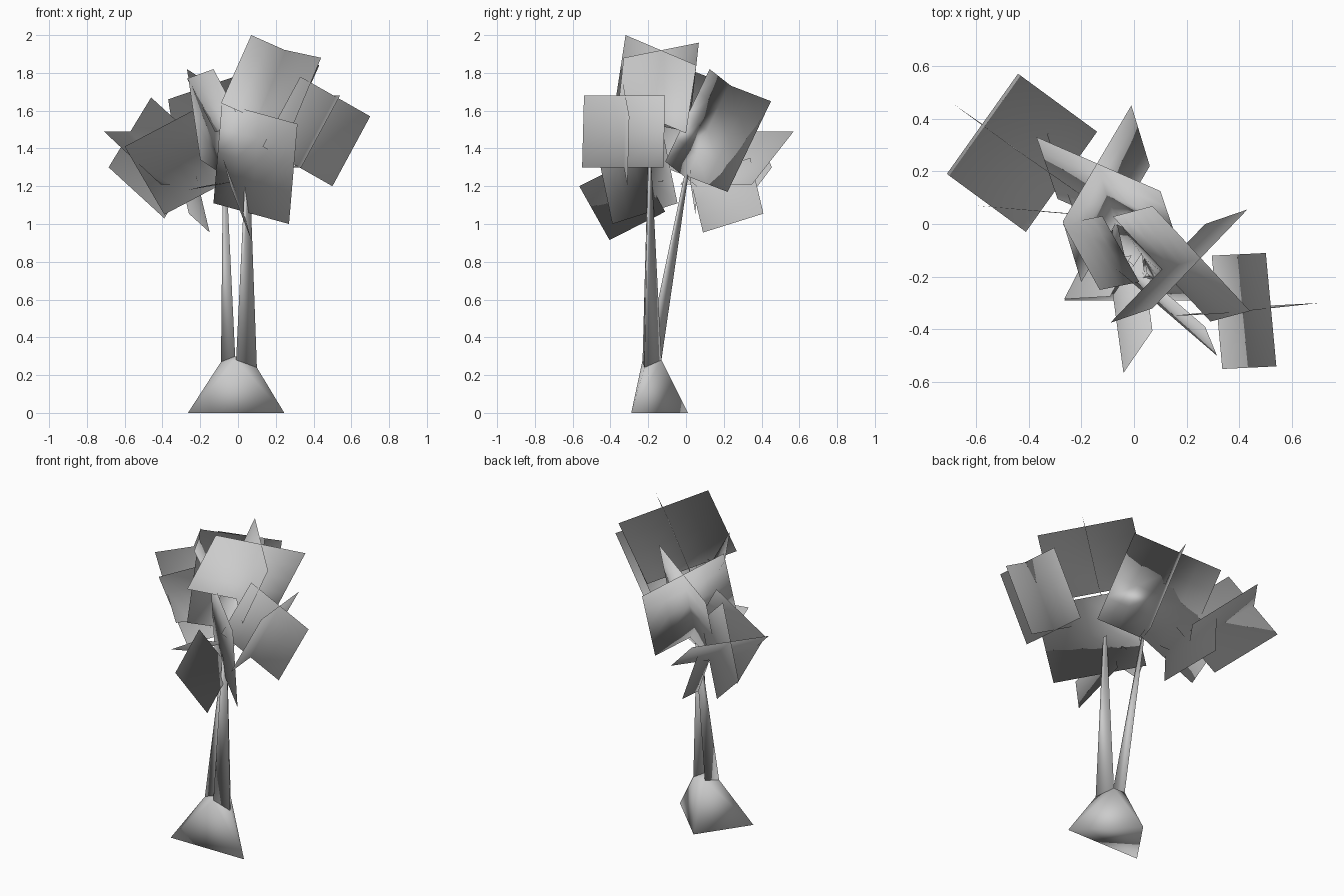
import bpy
import bmesh
from mathutils import Vector

cube = bpy.data.objects.get("Cube")
if cube:
    bpy.data.objects.remove(cube, do_unlink=True)

# One plain grey for the whole tree
grey = bpy.data.materials.new("plain_grey")
grey.use_nodes = True
colour = (0.6, 0.6, 0.6, 1)
grey.diffuse_color = colour
grey.node_tree.nodes["Principled BSDF"].inputs["Base Color"].default_value = colour

crown_centre = Vector((0, 0, 1.48))


def finish(name, bm):
    """Turn a bmesh into a smooth-shaded object."""
    mesh = bpy.data.meshes.new(name)
    for face in bm.faces:
        face.smooth = True
    bm.to_mesh(mesh)
    bm.free()
    mesh.materials.append(grey)
    obj = bpy.data.objects.new(name, mesh)
    bpy.context.scene.collection.objects.link(obj)
    return obj


def leaf_card(name, first, second, third):
    """Square sheet from three corners, its normals fanning out from the crown."""
    a, b, c = Vector(first), Vector(second), Vector(third)
    bm = bmesh.new()
    bm.faces.new([bm.verts.new(p) for p in (a, b, c, a + c - b)])
    bmesh.ops.subdivide_edges(bm, edges=bm.edges, cuts=3, use_grid_fill=True)
    mesh = finish(name, bm).data
    fan = [(v.co - crown_centre).normalized() for v in mesh.vertices]
    mesh.normals_split_custom_set_from_vertices(fan)


def hull(name, points):
    """Closed solid around a few points."""
    bm = bmesh.new()
    for p in points:
        bm.verts.new(p)
    result = bmesh.ops.convex_hull(bm, input=bm.verts)
    loose = {v for v in result["geom_interior"] if isinstance(v, bmesh.types.BMVert)}
    bmesh.ops.delete(bm, geom=list(loose), context="VERTS")
    bmesh.ops.recalc_face_normals(bm, faces=bm.faces)
    finish(name, bm)


def stem(name, ring, tip, thickness):
    """Three-sided branch that narrows from a ring to its tip."""
    ring = [Vector(p) for p in ring]
    centre = sum(ring, Vector()) / len(ring)
    upper = [Vector(tip) + (p - centre) * thickness for p in ring]
    hull(name, ring + upper)


# Flared foot and the two rising stems
right_ring = [(-0.09, -0.2, 0.27), (-0.015, -0.21, 0.3), (-0.04, -0.13, 0.28)]
left_ring = [(-0.01, -0.23, 0.28), (0.1, -0.22, 0.24), (0.04, -0.13, 0.28)]
foot = [(-0.265, -0.29, 0), (0.245, -0.29, 0), (-0.06, 0.01, 0)]
hull("trunk_foot", foot + right_ring + left_ring)
stem("right_stem", right_ring, (-0.07, 0, 1.26), 0.25)
stem("left_stem", left_ring, (0.05, -0.195, 1.3), 0.2)

# Crown top: two crossing sheets
leaf_card("crown_leaf_a", (0.07, -0.32, 2.0), (0.43, 0.055, 1.84), (0.27, 0, 1.48))
leaf_card("crown_leaf_b", (0.07, 0.068, 1.96), (0.44, -0.33, 1.88), (0.29, -0.37, 1.52))

# Left side pair
leaf_card("left_leaf_a", (0.5, -0.11, 1.68), (0.295, -0.12, 1.3), (0.335, -0.55, 1.3))
leaf_card("left_leaf_b", (0.33, -0.34, 1.78), (0.7, -0.3, 1.57), (0.5, -0.31, 1.2))

# Right rear pair
leaf_card("rear_leaf_a", (-0.71, 0.19, 1.49), (-0.41, -0.03, 1.21), (-0.14, 0.35, 1.21))
leaf_card("rear_leaf_b", (-0.685, 0.455, 1.3), (-0.46, 0.29, 1.67), (-0.165, 0.085, 1.4))

# Back pair behind the crown
leaf_card("back_leaf_a", (-0.27, 0.01, 1.82), (-0.01, 0.45, 1.65), (0.06, 0.22, 1.17))
leaf_card("back_leaf_b", (-0.37, 0.33, 1.66), (0.1, 0.125, 1.82), (0.18, -0.11, 1.33))

# Front sheet and the small sheets around the stems
leaf_card("front_leaf", (-0.13, -0.045, 1.11), (0.27, -0.39, 1.0), (0.315, -0.5, 1.53))
leaf_card("low_front_leaf", (0.07, -0.405, 0.915), (-0.04, -0.565, 1.2), (-0.08, -0.27, 1.35))
leaf_card("low_back_leaf", (-0.15, 0.09, 0.955), (-0.26, 0.41, 1.055), (-0.33, 0.34, 1.35))
leaf_card("right_leaf", (-0.6, 0.07, 1.41), (-0.39, 0.05, 1.05), (-0.03, 0.02, 1.24))
leaf_card("upper_right_leaf", (-0.27, 0, 1.77), (-0.13, -0.25, 1.82), (0.02, -0.22, 1.535))
leaf_card("flat_leaf", (-0.265, -0.285, 1.18), (-0.09, -0.275, 1.21), (-0.01, -0.12, 1.23))
